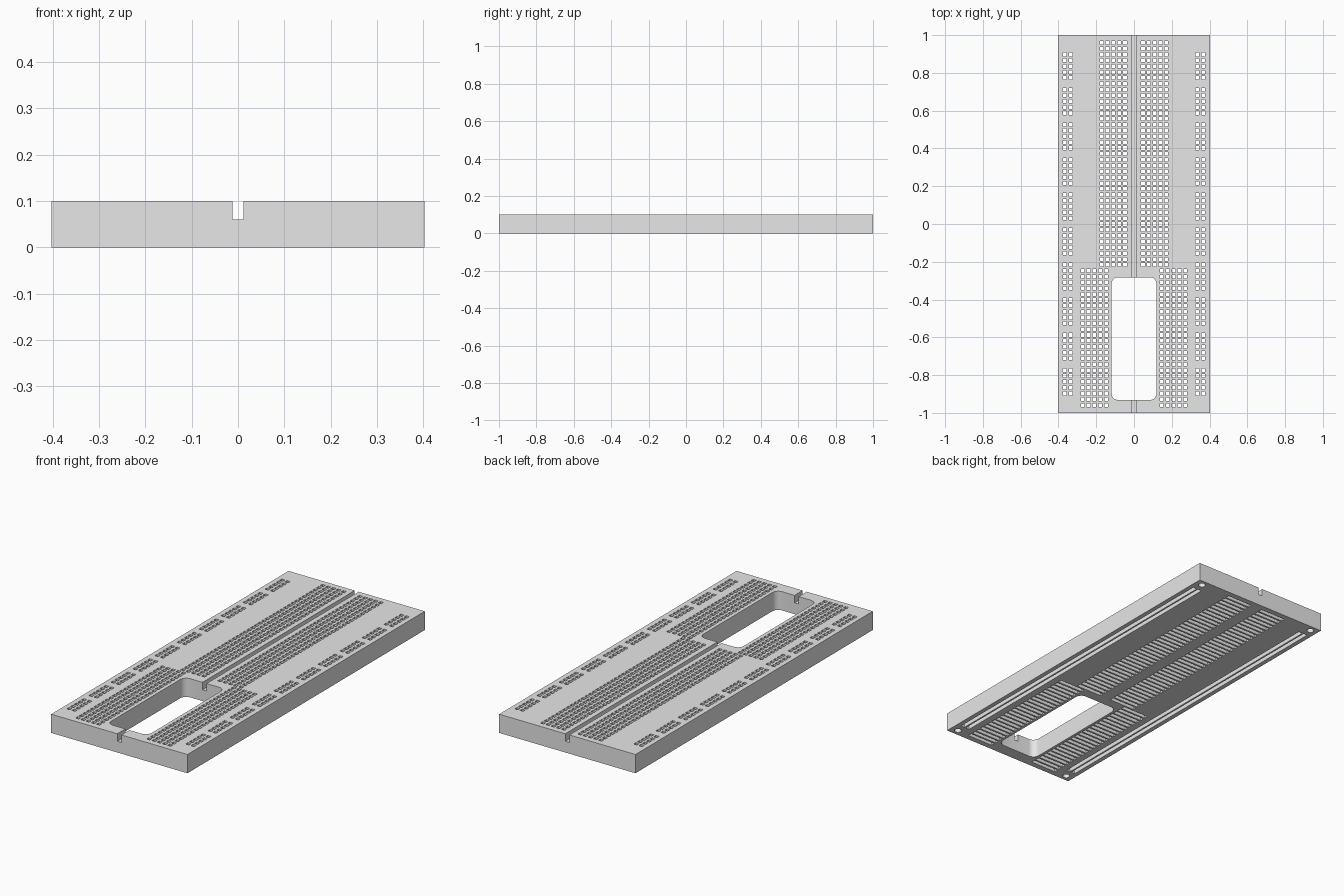
import bpy, bmesh
from mathutils import Matrix, Vector

if "Cube" in bpy.data.objects:
    bpy.data.objects.remove(bpy.data.objects["Cube"])

PITCH = 0.03094          # hole spacing
HOLE = 0.019             # square hole width
HEIGHT = 0.1
SLOT_TOP = 0.07          # depth reached by contact slots underneath


def add_box(bm, x0, x1, y0, y1, z0, z1):
    centre = Vector(((x0 + x1) / 2, (y0 + y1) / 2, (z0 + z1) / 2))
    size = Matrix.Diagonal((x1 - x0, y1 - y0, z1 - z0, 1))
    return bmesh.ops.create_cube(bm, size=1, matrix=Matrix.Translation(centre) @ size)["verts"]


def make_object(name, bm):
    mesh = bpy.data.meshes.new(name)
    bm.to_mesh(mesh)
    bm.free()
    obj = bpy.data.objects.new(name, mesh)
    bpy.context.collection.objects.link(obj)
    return obj


def row_y(i):
    return (31 - i) * PITCH


# Board body
bm = bmesh.new()
add_box(bm, -0.402, 0.402, -1, 1, 0, HEIGHT)
board = make_object("board", bm)
plastic = bpy.data.materials.new("light grey plastic")
plastic.diffuse_color = (0.8, 0.8, 0.8, 1)
plastic.use_nodes = True
plastic.node_tree.nodes["Principled BSDF"].inputs["Base Color"].default_value = plastic.diffuse_color
board.data.materials.append(plastic)

holes, slots = bmesh.new(), bmesh.new()
h = HOLE / 2


def add_hole(x, y):
    add_box(holes, x - h, x + h, y - h, y + h, 0.05, HEIGHT + 0.02)


for side in (-1, 1):
    # Terminal rows: five holes over one cross slot
    for i in range(63):
        first = 0.0475 if i < 39 else 0.148
        y = row_y(i)
        for c in range(5):
            add_hole(side * (first + c * PITCH), y)
        a, b = sorted((side * (first - 0.015), side * (first + 4 * PITCH + 0.015)))
        add_box(slots, a, b, y - 0.0105, y + 0.0105, -0.02, SLOT_TOP)
    # Power rails: ten groups of five pairs over two long slots
    for x in (side * 0.3355, side * 0.3665):
        for group in range(10):
            for r in range(5):
                add_hole(x, row_y(2 + group * 6 + r))
        add_box(slots, x - 0.011, x + 0.011, -0.92, 0.92, -0.02, SLOT_TOP)
    # Round corner holes underneath
    for end in (-1, 1):
        bmesh.ops.create_cone(slots, cap_ends=True, segments=24, radius1=0.018, radius2=0.018,
                              depth=0.09, matrix=Matrix.Translation((side * 0.36, end * 0.966, 0.025)))

# Centre groove
groove = bmesh.new()
add_box(groove, -0.012, 0.012, -1.1, 1.1, 0.06, HEIGHT + 0.05)

# Rounded window
window = bmesh.new()
add_box(window, -0.119, 0.119, -0.932, -0.282, -0.05, HEIGHT + 0.05)
uprights = [e for e in window.edges if abs(e.verts[0].co.z - e.verts[1].co.z) > 0.01]
bmesh.ops.bevel(window, geom=uprights, offset=0.035, segments=8, profile=0.5, affect='EDGES')

# Cut everything out of the board
cutters = [make_object(n, b) for n, b in (("hole_cutter", holes), ("slot_cutter", slots),
                                          ("groove_cutter", groove), ("window_cutter", window))]
for cutter in cutters:
    mod = board.modifiers.new(cutter.name, 'BOOLEAN')
    mod.operation = 'DIFFERENCE'
    mod.solver = 'MANIFOLD'
    mod.object = cutter
    cutter.hide_render = True

bpy.context.view_layer.update()
cut_mesh = bpy.data.meshes.new_from_object(board.evaluated_get(bpy.context.evaluated_depsgraph_get()))
board.modifiers.clear()
board.data = cut_mesh
for cutter in cutters:
    bpy.data.objects.remove(cutter)

# Smooth the rounded corners, keep the rest crisp
bpy.context.view_layer.objects.active = board
board.select_set(True)
bpy.ops.object.shade_smooth_by_angle()
